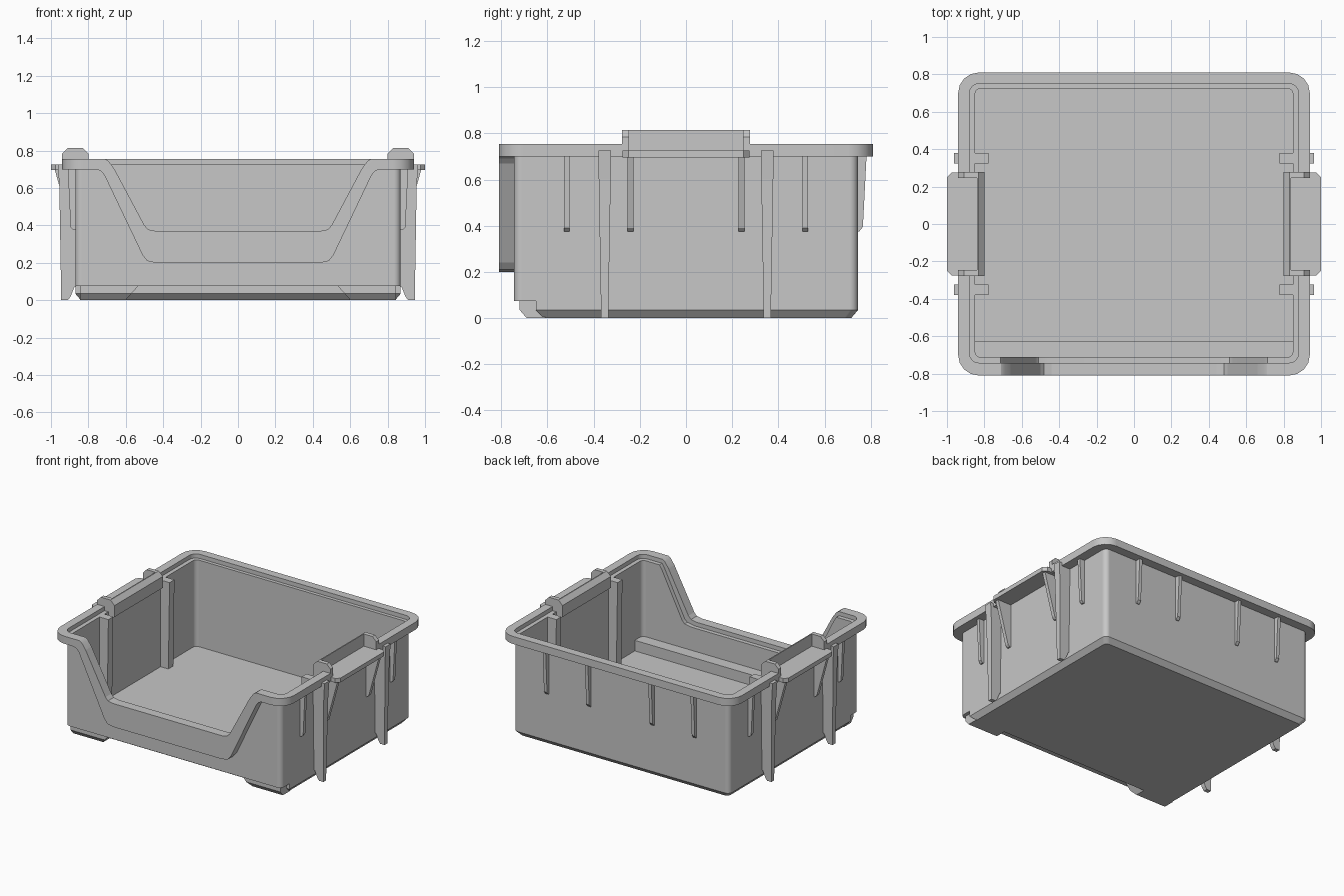
import bpy, bmesh, math

if "Cube" in bpy.data.objects:
    bpy.data.objects.remove(bpy.data.objects["Cube"], do_unlink=True)

grey = bpy.data.materials.new("grey_plastic")
grey.use_nodes = True
COL = (0.57, 0.57, 0.57, 1)
grey.diffuse_color = COL
grey.node_tree.nodes["Principled BSDF"].inputs["Base Color"].default_value = COL
FLOOR = .095


def finish(name, bm):
    bmesh.ops.recalc_face_normals(bm, faces=bm.faces[:])
    me = bpy.data.meshes.new(name)
    bm.to_mesh(me)
    bm.free()
    me.materials.append(grey)
    ob = bpy.data.objects.new(name, me)
    bpy.context.collection.objects.link(ob)
    return ob


def prism(name, pts, a, b, axis="y", warp=None):
    """Extrude a profile along an axis: (y, z) points for x, (x, z) for y, (x, y) for z."""
    place = {"x": lambda p, t: (t, p[0], p[1]),
             "y": lambda p, t: (p[0], t, p[1]),
             "z": lambda p, t: (p[0], p[1], t)}[axis]
    bm = bmesh.new()
    r0 = [bm.verts.new(place(p, a)) for p in pts]
    r1 = [bm.verts.new(place(p, b)) for p in pts]
    bm.faces.new(r0)
    bm.faces.new(r1)
    n = len(pts)
    for i in range(n):
        bm.faces.new((r0[i], r0[(i + 1) % n], r1[(i + 1) % n], r1[i]))
    if warp:
        for v in bm.verts:
            v.co = warp(v.co.copy())
    return finish(name, bm)


def rounded_rect(hx, y0, y1, r, seg=4):
    pts = []
    for k, (cx, cy) in enumerate([(hx - r, y1 - r), (r - hx, y1 - r),
                                  (r - hx, y0 + r), (hx - r, y0 + r)]):
        for i in range(seg + 1):
            t = math.radians(90 * (k + i / seg))
            pts.append((cx + r * math.cos(t), cy + r * math.sin(t)))
    return pts


def cut(ob, cutter):
    m = ob.modifiers.new("cut", "BOOLEAN")
    m.operation, m.object, m.solver = "DIFFERENCE", cutter, "EXACT"
    bpy.context.view_layer.objects.active = ob
    bpy.ops.object.modifier_apply(modifier=m.name)
    bpy.data.objects.remove(cutter, do_unlink=True)


def mirrored(half):
    """Complete a left-half profile symmetrically."""
    return half + [(-x, z) for x, z in reversed(half)]


# Tub: outer wall, rim, inner ledge and floor lofted from rounded rectangles
levels = [(.84, -.715, .715, .03, 0), (.87, -.745, .745, .035, .035),
          (.87, -.745, .745, .035, .70), (.94, -.81, .81, .11, .70),
          (.94, -.81, .81, .11, .755), (.88, -.742, .75, .05, .755),
          (.88, -.742, .75, .05, .725), (.85, -.712, .725, .03, .725),
          (.85, -.712, .725, .03, FLOOR)]
bm = bmesh.new()
rings = [[bm.verts.new((x, y, z)) for x, y in rounded_rect(hx, y0, y1, r)]
         for hx, y0, y1, r, z in levels]
for lo, hi in zip(rings, rings[1:]):
    n = len(lo)
    for i in range(n):
        bm.faces.new((lo[i], lo[(i + 1) % n], hi[(i + 1) % n], hi[i]))
bm.faces.new(rings[0])
bm.faces.new(rings[-1])
tub = finish("tub", bm)

# Front opening, with the inner wall cut slightly lower than the band
edge = [(-.71, .755), (-.69, .742), (-.66, .70), (-.50, .40), (-.48, .378), (-.44, .37)]
ledge = [(-.745, .755), (-.725, .742), (-.695, .70), (-.53, .37), (-.51, .35), (-.45, .34)]
cut(tub, prism("opening_cutter", mirrored([(-.71, .95)] + edge), -.95, -.742))
cut(tub, prism("ledge_cutter", mirrored([(-.745, .95)] + ledge), -.7421, -.55))

# Stacking notch under the front edge
cut(tub, prism("notch_cutter", [(-.95, -.1), (-.515, -.1), (-.615, 0), (-.65, .035),
                                (-.65, .075), (-.95, .075)], -1.1, 1.1, "x"))

# Rim gap behind each grip
for s in (1, -1):
    cut(tub, prism("grip_cutter", [(s * .76, .725), (s * 1.1, .725), (s * 1.1, .9), (s * .76, .9)],
                   -.25, .25))

# Band around the front opening
under = [(-.78, .70), (-.755, .70), (-.735, .692), (-.715, .67),
         (-.51, .24), (-.485, .21), (-.44, .20)]
top = mirrored([(-.78, .755)] + edge)
prism("front_band", top + list(reversed(mirrored(under))), -.81, -.742)

# Raised step along the front of the floor
prism("inner_step", [(-.73, .08), (-.625, .08), (-.625, .172), (-.73, .172)], -.86, .86, "x")

for s, side in ((1, "left"), (-1, "right")):
    # Foot under each front corner, inner end slanted
    def slant(c):
        if abs(c.x) < .7:
            c.x += s * (.08 - c.z) * .9
        return c
    prism(side + "_foot", [(-.72, .08), (-.72, .035), (-.69, 0), (-.61, 0), (-.61, .08)],
          s * .53, s * .845, "x", slant)

    def sx(pts):
        return [(s * x, z) for x, z in pts]

    # Grip: upright bar and outward plate
    prism(side + "_grip_bar", sx([(.80, .70), (.80, .783), (.832, .815), (.84, .815),
                                  (.84, .71), (.86, .70), (.86, .66)]), -.275, .275)
    prism(side + "_grip_plate", [(s * x, y) for x, y in (
        (.82, -.275), (.975, -.275), (1.0, -.25), (1.0, .25), (.975, .275), (.82, .275))],
        .695, .726, "z")

    for t, end in ((1, "back"), (-1, "front")):
        name = side + "_" + end
        prism(name + "_lug", sx([(.80, .70), (.80, .783), (.832, .815), (.91, .815),
                                 (.94, .785), (.94, .70)]), t * .247, t * .278)

        # Tall guide rib outside, narrowing downwards, and post inside
        def taper(c, y=t * .352):
            c.y = y + (c.y - y) * (.55 + .45 * c.z / .725)
            return c
        prism(name + "_guide_rib", sx([(.86, .725), (.963, .725), (.955, .60), (.945, 0),
                                       (.91, 0), (.895, .02), (.875, .07), (.86, .07)]),
              t * .352 - .028, t * .352 + .028, "y", taper)
        prism(name + "_inner_post", sx([(.86, .726), (.778, .726), (.788, FLOOR - .01),
                                        (.86, FLOOR - .01)]),
              t * .352 - .028, t * .352 + .028)

        # Gusset below the plate and small rib below the rim
        prism(name + "_gusset", sx([(.86, .70), (.98, .70), (.895, .39), (.88, .375), (.86, .375)]),
              t * .24 - .013, t * .24 + .013)
        prism(name + "_side_rib", sx([(.86, .705), (.91, .705), (.895, .39), (.88, .375), (.86, .375)]),
              t * .517 - .012, t * .517 + .012)

# Ribs along the back below the rim
for i, x in enumerate((-.595, -.255, .255, .595)):
    prism("back_rib_%d" % (i + 1), [(.735, .705), (.782, .705), (.766, .395), (.75, .375), (.735, .375)],
          x - .012, x + .012, "x")

# Smooth the rounded corners while keeping the walls flat
bpy.ops.object.select_all(action="DESELECT")
tub.select_set(True)
bpy.context.view_layer.objects.active = tub
bpy.ops.object.shade_smooth_by_angle(angle=math.radians(28))
flat_walls = tub.modifiers.new("flat_walls", "WEIGHTED_NORMAL")
flat_walls.keep_sharp = True
